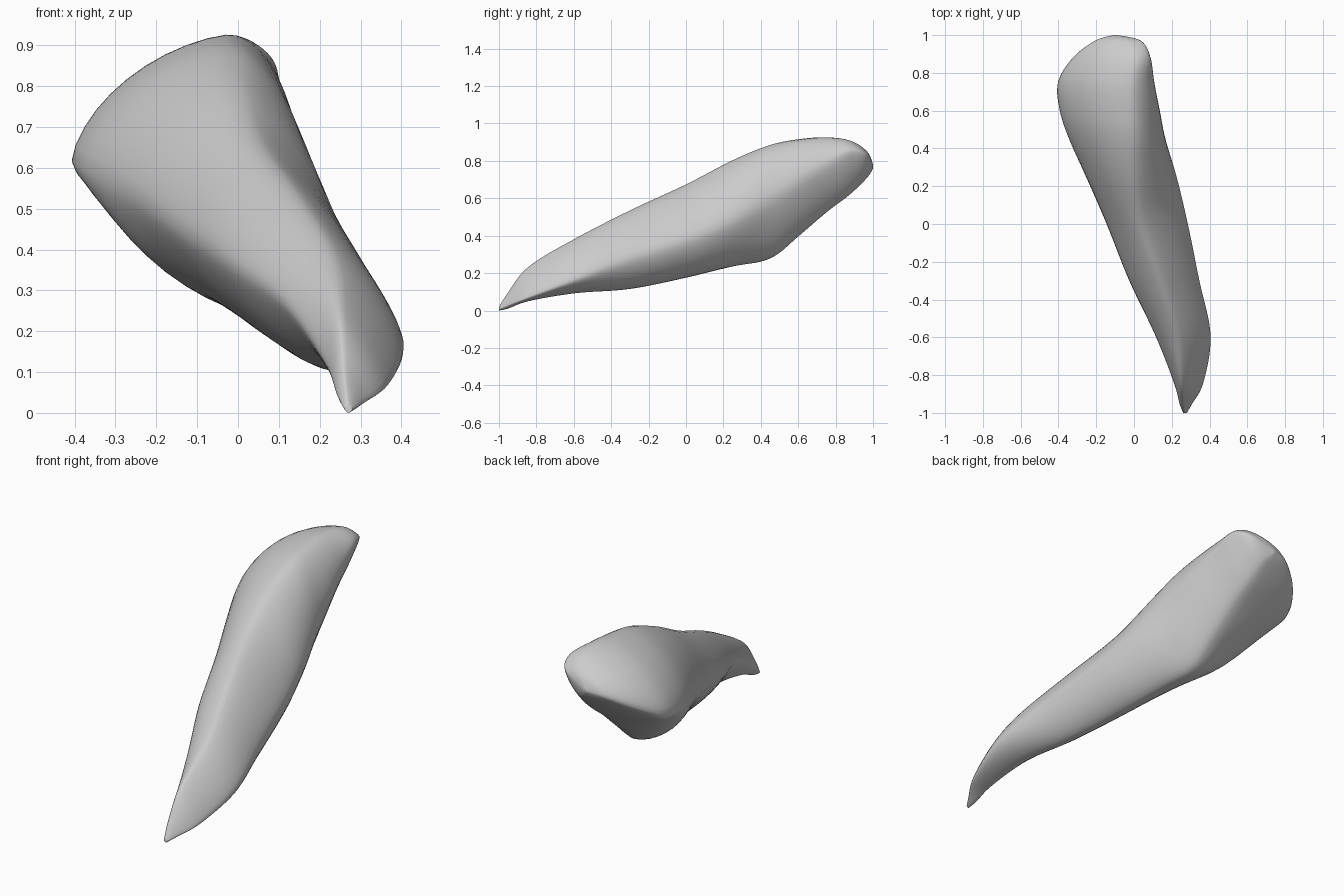
import bpy
import bmesh
import math

if "Cube" in bpy.data.objects:
    bpy.data.objects.remove(bpy.data.objects["Cube"], do_unlink=True)

QUARTER_STEPS = 10   # points on each quarter of a cross-section
SPAN_STEPS = 7       # rings between two key cross-sections

# Key cross-sections in hundredths, from root tip to crown:
# y, left x z, top x z, right x z, bottom x z
SECTIONS = [
    (-100, 26, 1, 27, 2, 28, 1, 27, 0),
    (-95, 24, 5, 26, 10, 31, 3, 27, 1),
    (-84, 21, 13, 25, 24, 37, 7, 27, 5),
    (-59, 11, 27, 23, 39, 41, 17, 26, 9),
    (-30, -3, 37, 14, 54, 35, 28, 19, 11),
    (0, -15, 45, 4, 68, 29, 38, 10, 17),
    (25, -26, 53, 0, 81, 23, 48, 3, 23),
    (45, -35, 58, -1, 89, 17, 59, -1, 27),
    (60, -40, 60, -2, 92, 14, 69, -2, 39),
    (75, -41, 62, -2, 93, 11, 78, -3, 52),
    (88, -33, 69, 0, 91, 9, 85, -4, 62),
    (97, -21, 75, -3, 85, 4, 83, -6, 71),
    (100, -11, 77, -10, 78, -9, 77, -10, 76),
]


def catmull_rom(a, b, c, d, t):
    """Smooth blend from b to c."""
    return b + t / 2 * (c - a + t * (2 * a - 5 * b + 4 * c - d
                                     + t * (3 * (b - c) + d - a)))


def quarter(side, pole, flat, reverse):
    """Quarter ellipse between a side point and a top or bottom point."""
    points = []
    for i in range(QUARTER_STEPS):
        s = i / QUARTER_STEPS
        if reverse:
            s = 1 - s
        u = 1 - math.cos(s * math.pi / 2)
        v = math.sin(s * math.pi / 2)
        chord = (u + v) / 2
        u += (chord - u) * flat
        v += (chord - v) * flat
        points.append((side[0] + (pole[0] - side[0]) * u,
                       side[1] + (pole[1] - side[1]) * v))
    return points


def ring_points(section):
    """Closed outline of one cross-section; flatness shifts from root to crown."""
    y, *coords = [value / 100 for value in section]
    left, top, right, bottom = zip(coords[::2], coords[1::2])
    crown = min(max((y - 0.1) * 3, 0), 1)
    outline = (quarter(left, top, 0.3, False)
               + quarter(right, top, 0.6 - 0.35 * crown, True)
               + quarter(right, bottom, 0.2 + 0.3 * crown, False)
               + quarter(left, bottom, 0.6 - 0.25 * crown, True))
    return [(x, y, z) for x, z in outline]


def smooth_sections():
    """Key sections with blended ones filled in between."""
    padded = [SECTIONS[0], *SECTIONS, SECTIONS[-1]]
    for group in zip(padded, padded[1:], padded[2:], padded[3:]):
        for i in range(SPAN_STEPS):
            yield [catmull_rom(*values, i / SPAN_STEPS) for values in zip(*group)]
    yield SECTIONS[-1]


# Tooth body: loft through all the rings
bm = bmesh.new()
rings = [[bm.verts.new(p) for p in ring_points(s)] for s in smooth_sections()]
for lower, upper in zip(rings, rings[1:]):
    for i in range(len(lower)):
        bm.faces.new((lower[i - 1], lower[i], upper[i], upper[i - 1]))
bm.faces.new(rings[0])
bm.faces.new(rings[-1])

# Gentle relaxing of the surface
inner_verts = [vert for ring in rings[2:-2] for vert in ring]
for _ in range(3):
    bmesh.ops.smooth_vert(bm, verts=inner_verts, factor=0.4, use_axis_x=True,
                          use_axis_y=True, use_axis_z=True)
bmesh.ops.recalc_face_normals(bm, faces=bm.faces)
mesh = bpy.data.meshes.new("tooth")
bm.to_mesh(mesh)
bm.free()
tooth = bpy.data.objects.new("tooth", mesh)
bpy.context.collection.objects.link(tooth)

# Plain grey material
grey = bpy.data.materials.new("light grey")
grey.use_nodes = True
color = (0.6, 0.6, 0.6, 1)
grey.diffuse_color = color
grey.node_tree.nodes["Principled BSDF"].inputs["Base Color"].default_value = color
mesh.materials.append(grey)

bpy.ops.object.select_all(action="DESELECT")
tooth.select_set(True)
bpy.context.view_layer.objects.active = tooth
bpy.ops.object.shade_smooth_by_angle(angle=math.radians(50))
